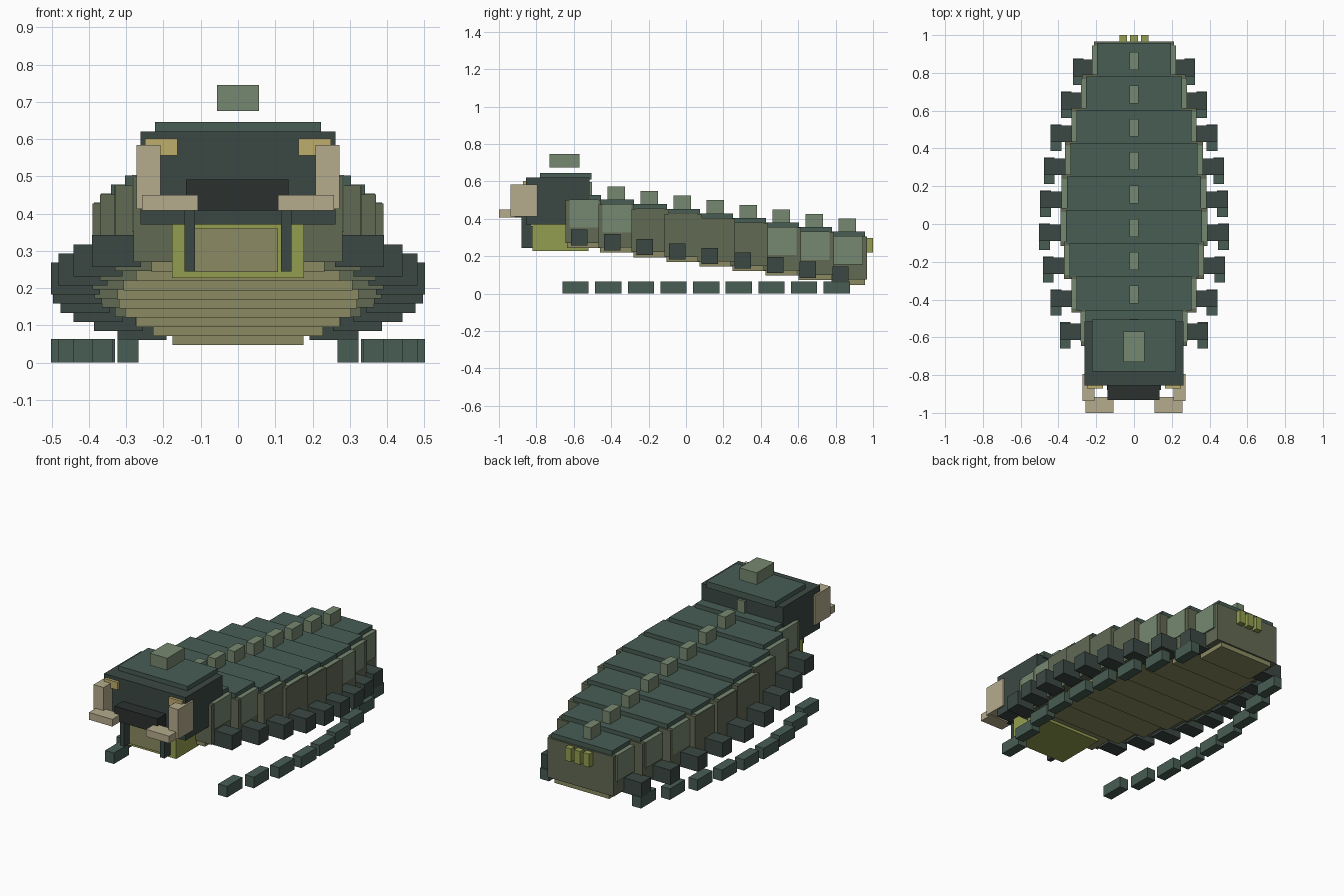
import bpy

if "Cube" in bpy.data.objects:
    bpy.data.objects.remove(bpy.data.objects["Cube"])


def linear(c):
    return c / 12.92 if c < 0.04045 else ((c + 0.055) / 1.055) ** 2.4


def make_mat(name, hexa):
    m = bpy.data.materials.new(name)
    rgb = [linear(int(hexa[i:i + 2], 16) / 255) for i in (0, 2, 4)]
    m.diffuse_color = (*rgb, 1)
    m.use_nodes = True
    m.node_tree.nodes["Principled BSDF"].inputs["Base Color"].default_value = m.diffuse_color
    return m


SHELL = make_mat("shell_teal", "485D54")
DARK = make_mat("dark_teal", "3B4843")
BODY = make_mat("olive_brown", "626A54")
MOSS = make_mat("moss_green", "768870")
BELLY = make_mat("belly_tan", "8B8B63")
LIME = make_mat("lime", "949E50")
HORN = make_mat("horn_beige", "B5AB8C")
GOLD = make_mat("eye_gold", "BFAE6C")
BLACK = make_mat("mouth_black", "2B312F")


def box(name, x, y, z, mat):
    """Box from (min, max) ranges on each axis."""
    lo, hi = zip(x, y, z)
    bpy.ops.mesh.primitive_cube_add(size=1, location=[(a + b) / 2 for a, b in zip(lo, hi)])
    ob = bpy.context.object
    ob.name = name
    ob.scale = [b - a for a, b in zip(lo, hi)]
    bpy.ops.object.transform_apply(location=False, rotation=False, scale=True)
    ob.data.materials.append(mat)
    return ob


def pair(name, x, y, z, mat):
    """The same box on both sides."""
    box(name + "_right", x, y, z, mat)
    box(name + "_left", (-x[1], -x[0]), y, z, mat)


# Body segments, front to back, each lower than the last
WIDTHS = [0.28, 0.33, 0.37, 0.39, 0.385, 0.365, 0.33, 0.275, 0.212]
for i, w in enumerate(WIDTHS):
    c = -0.545 + 0.1765 * i
    d = -0.0245 * i
    p = 0.92 * w
    box(f"segment_{i}", (-w, w), (c - 0.1, c + 0.1), (0.27 + d, 0.5 + d), BODY)
    box(f"back_plate_{i}", (-p, p), (c - 0.09, c + 0.09), (0.49 + d, 0.527 + d), SHELL)
    b = 0.83 * w
    box(f"belly_plate_{i}", (-b, b), (c - 0.09, c + 0.09), (0.243 + d, 0.275 + d), BELLY)
    o = 0.93 * w + 0.024
    pair(f"side_panel_{i}", (o - 0.05, o), (c - 0.078, c + 0.078), (0.352 + d, 0.503 + d), MOSS)
    box(f"back_spine_{i}", (-0.025, 0.025), (c - 0.052, c + 0.043), (0.515 + d, 0.597 + d), MOSS)
    # Legs and separate feet
    l = -0.57 + 0.1745 * i
    pair(f"leg_{i}", (w - 0.02, w + 0.112), (l - 0.044, l + 0.044), (0.256 + d, 0.342 + d), DARK)
    pair(f"foot_{i}", (w + 0.055, w + 0.112), (l - 0.09, l + 0.05), (0, 0.064), SHELL)

# Head
box("head", (-0.262, 0.262), (-0.856, -0.515), (0.37, 0.62), DARK)
box("head_plate", (-0.223, 0.223), (-0.78, -0.505), (0.61, 0.646), SHELL)
box("head_crest", (-0.056, 0.056), (-0.73, -0.57), (0.675, 0.745), MOSS)
box("throat", (-0.177, 0.177), (-0.82, -0.52), (0.227, 0.38), LIME)
box("throat_panel", (-0.115, 0.108), (-0.832, -0.8), (0.243, 0.36), BELLY)
box("mouth", (-0.14, 0.135), (-0.932, -0.84), (0.408, 0.492), BLACK)
pair("mouth_feeler", (0.115, 0.143), (-0.88, -0.825), (0.244, 0.412), DARK)
pair("eye", (0.163, 0.25), (-0.872, -0.84), (0.556, 0.601), GOLD)
pair("jaw", (0.208, 0.272), (-0.937, -0.795), (0.412, 0.584), HORN)
pair("jaw_tip", (0.108, 0.258), (-1.0, -0.915), (0.408, 0.45), HORN)

# Tail prongs
for i, x in enumerate((-0.058, 0.0, 0.058)):
    box(f"tail_prong_{i}", (x - 0.02, x + 0.02), (0.94, 1.0), (0.22, 0.297), LIME)
